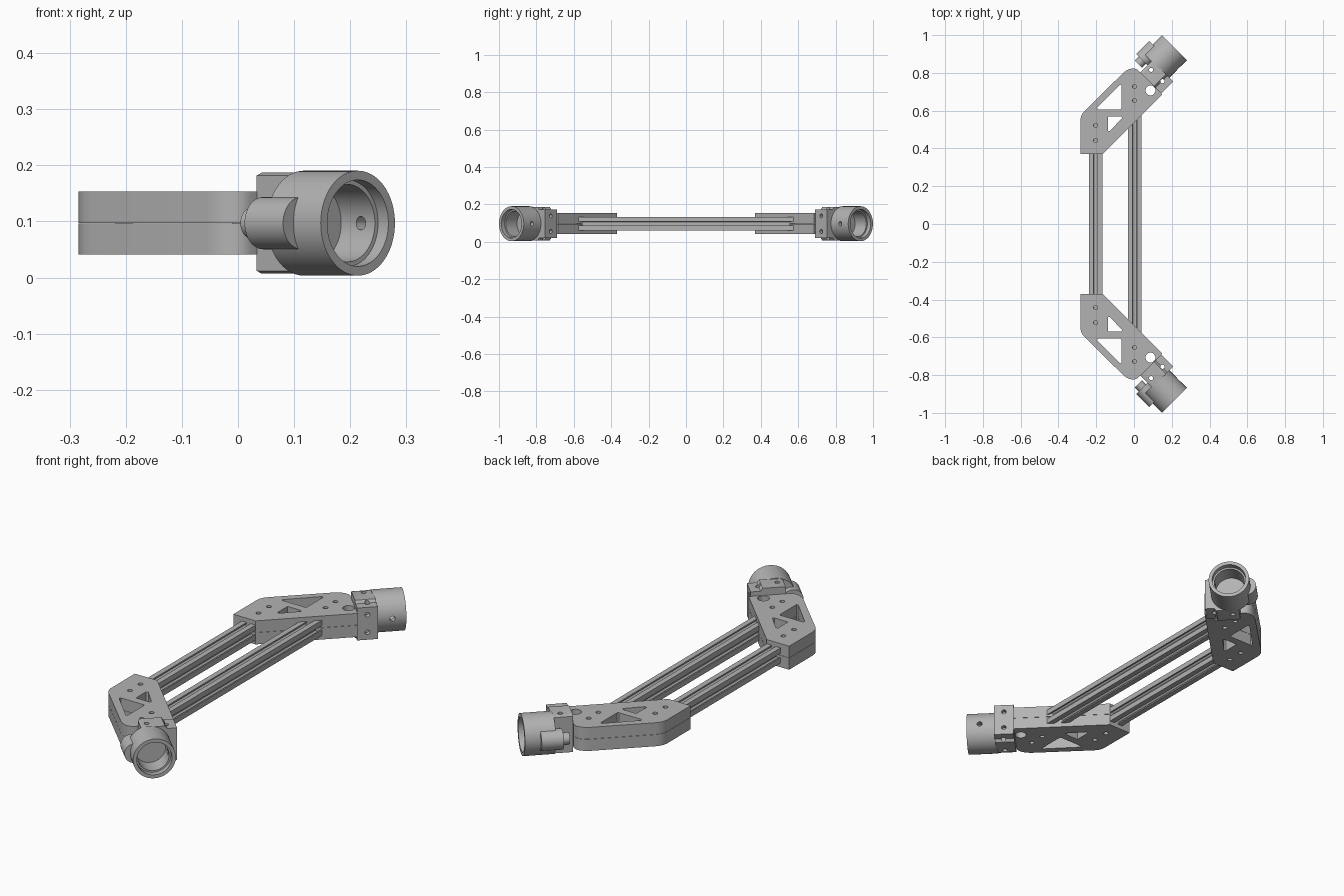
import bpy, bmesh, math
from mathutils import Vector

if "Cube" in bpy.data.objects:
    bpy.data.objects.remove(bpy.data.objects["Cube"], do_unlink=True)

R2 = math.sqrt(2)
ZC = 0.097          # mid height of the whole frame
V0 = -0.509         # sideways offset of the socket axis

grey = bpy.data.materials.new("plain grey")
grey.use_nodes = True
grey.diffuse_color = (0.45, 0.45, 0.45, 1)
grey.node_tree.nodes["Principled BSDF"].inputs["Base Color"].default_value = (0.45, 0.45, 0.45, 1)


def tilt(u, v, z):
    """Frame of the 45 degree end: u along the socket, v sideways."""
    return Vector(((u + v) / R2, (u - v) / R2, z))


def prism(name, pts, vec):
    """Extrude a flat 3D outline along a vector."""
    bm = bmesh.new()
    face = bm.faces.new([bm.verts.new(p) for p in pts])
    out = bmesh.ops.extrude_face_region(bm, geom=[face])
    verts = [g for g in out["geom"] if isinstance(g, bmesh.types.BMVert)]
    bmesh.ops.translate(bm, verts=verts, vec=vec)
    bmesh.ops.recalc_face_normals(bm, faces=bm.faces)
    me = bpy.data.meshes.new(name)
    bm.to_mesh(me)
    bm.free()
    me.materials.append(grey)
    ob = bpy.data.objects.new(name, me)
    bpy.context.collection.objects.link(ob)
    return ob


def upright(name, xy, z0, z1):
    return prism(name, [Vector((x, y, z0)) for x, y in xy], Vector((0, 0, z1 - z0)))


def rod(name, a, b, r, n=32):
    """Cylinder between two points."""
    a, b = Vector(a), Vector(b)
    q = (b - a).to_track_quat('Z', 'Y')
    pts = [a + q @ Vector((r * math.cos(2 * math.pi * i / n), r * math.sin(2 * math.pi * i / n), 0))
           for i in range(n)]
    return prism(name, pts, b - a)


def activate(ob):
    bpy.ops.object.select_all(action='DESELECT')
    ob.select_set(True)
    bpy.context.view_layer.objects.active = ob


def boolean(ob, others, op='DIFFERENCE'):
    activate(ob)
    for c in others:
        m = ob.modifiers.new("bool", 'BOOLEAN')
        m.operation, m.object, m.solver = op, c, 'EXACT'
        bpy.ops.object.modifier_apply(modifier=m.name)


def smooth(ob):
    activate(ob)
    bpy.ops.object.shade_smooth_by_angle(angle=math.radians(30))


def remove(obs):
    for o in obs:
        bpy.data.objects.remove(o, do_unlink=True)


def mirrored(ob, name):
    """Copy of a rear part, reflected to the front."""
    cp = ob.copy()
    cp.data = ob.data.copy()
    cp.name = name
    bpy.context.collection.objects.link(cp)
    bm = bmesh.new()
    bm.from_mesh(cp.data)
    for v in bm.verts:
        v.co.y = -v.co.y
    bmesh.ops.reverse_faces(bm, faces=bm.faces)
    bm.to_mesh(cp.data)
    bm.free()


# Slotted beams
side = [(10, 10), (3, 10), (3, 8.2), (5.6, 8.2), (5.6, 7), (2.8, 4.2),
        (-2.8, 4.2), (-5.6, 7), (-5.6, 8.2), (-3, 8.2), (-3, 10)]
section = []
for k in range(4):
    c, s = round(math.cos(k * math.pi / 2)), round(math.sin(k * math.pi / 2))
    section += [(x * c - y * s, x * s + y * c) for x, y in side]
for name, x, half in (("short_beam", -0.203, 0.56), ("long_beam", 0.004, 0.765)):
    prism(name, [Vector((x + 0.0036 * a, -half, ZC + 0.0036 * b)) for a, b in section],
          Vector((0, 2 * half, 0)))

# Elbow bracket: two stacked halves with shared cutouts
outline = [(-0.284, 0.37), (-0.166, 0.37), (0.15, 0.685), (0.037, 0.798), (0.022, 0.814),
           (0.01, 0.821), (-0.005, 0.824), (-0.022, 0.821), (-0.038, 0.814), (-0.055, 0.802),
           (-0.262, 0.598), (-0.274, 0.583), (-0.281, 0.567), (-0.284, 0.55)]
cutters = [
    upright("cut", [(-0.066, 0.735), (-0.066, 0.612), (-0.071, 0.607), (-0.192, 0.607),
                    (-0.195, 0.615), (-0.074, 0.738)], 0, 0.2),
    upright("cut", [(-0.138, 0.57), (-0.066, 0.57), (-0.062, 0.562), (-0.128, 0.492),
                    (-0.138, 0.494)], 0, 0.2),
    rod("cut", (0.087, 0.707, 0), (0.087, 0.707, 0.2), 0.026)]
for x, y in ((-0.203, 0.522), (-0.203, 0.443), (0.003, 0.728), (0.003, 0.654)):
    cutters.append(rod("cut", (x, y, 0), (x, y, 0.2), 0.011, 20))
for label, z0, z1 in (("lower", 0.041, 0.0965), ("upper", 0.0975, 0.153)):
    half = upright("rear_bracket_" + label, outline, z0, z1)
    boolean(half, cutters)
    smooth(half)
    mirrored(half, "front_bracket_" + label)
remove(cutters)

# Mounting block, taller on its inner side, with bolt holes
profile = [(-0.387, 0.077), (-0.43, 0.077), (-0.44, 0.09), (-0.53, 0.09), (-0.543, 0.085)]
loop = profile + [(v, -h) for v, h in reversed(profile)]
block = prism("rear_block", [tilt(0.59, v, ZC + h) for v, h in loop], tilt(0.091, 0, 0))
cutters = [rod("cut", tilt(0.641, v, -0.05), tilt(0.641, v, 0.25), 0.011, 20) for v in (-0.428, -0.513)]
cutters += [rod("cut", tilt(0.635, -0.41, z), tilt(0.635, -0.36, z), 0.011, 20) for z in (0.055, 0.139)]
boolean(block, cutters)
remove(cutters)
smooth(block)
mirrored(block, "front_block")

# Round socket with a stepped bore and a side plug
socket = rod("rear_socket", tilt(0.675, V0, ZC), tilt(0.811, V0, ZC), 0.0935, 64)
plug = rod("plug", tilt(0.645, -0.582, ZC), tilt(0.742, -0.582, ZC), 0.0465, 40)
boolean(socket, [plug], 'UNION')
cutters = [rod("cut", tilt(0.785, V0, ZC), tilt(0.85, V0, ZC), 0.077, 64),
           rod("cut", tilt(0.70, V0, ZC), tilt(0.80, V0, ZC), 0.069, 64),
           rod("cut", tilt(0.75, V0, ZC), tilt(0.75, -0.38, ZC), 0.012, 20)]
boolean(socket, cutters)
remove(cutters + [plug])
smooth(socket)
mirrored(socket, "front_socket")

# Narrow tip behind the side plug
tip = rod("rear_plug_tip", tilt(0.615, -0.582, ZC), tilt(0.65, -0.582, ZC), 0.027, 32)
smooth(tip)
mirrored(tip, "front_plug_tip")
